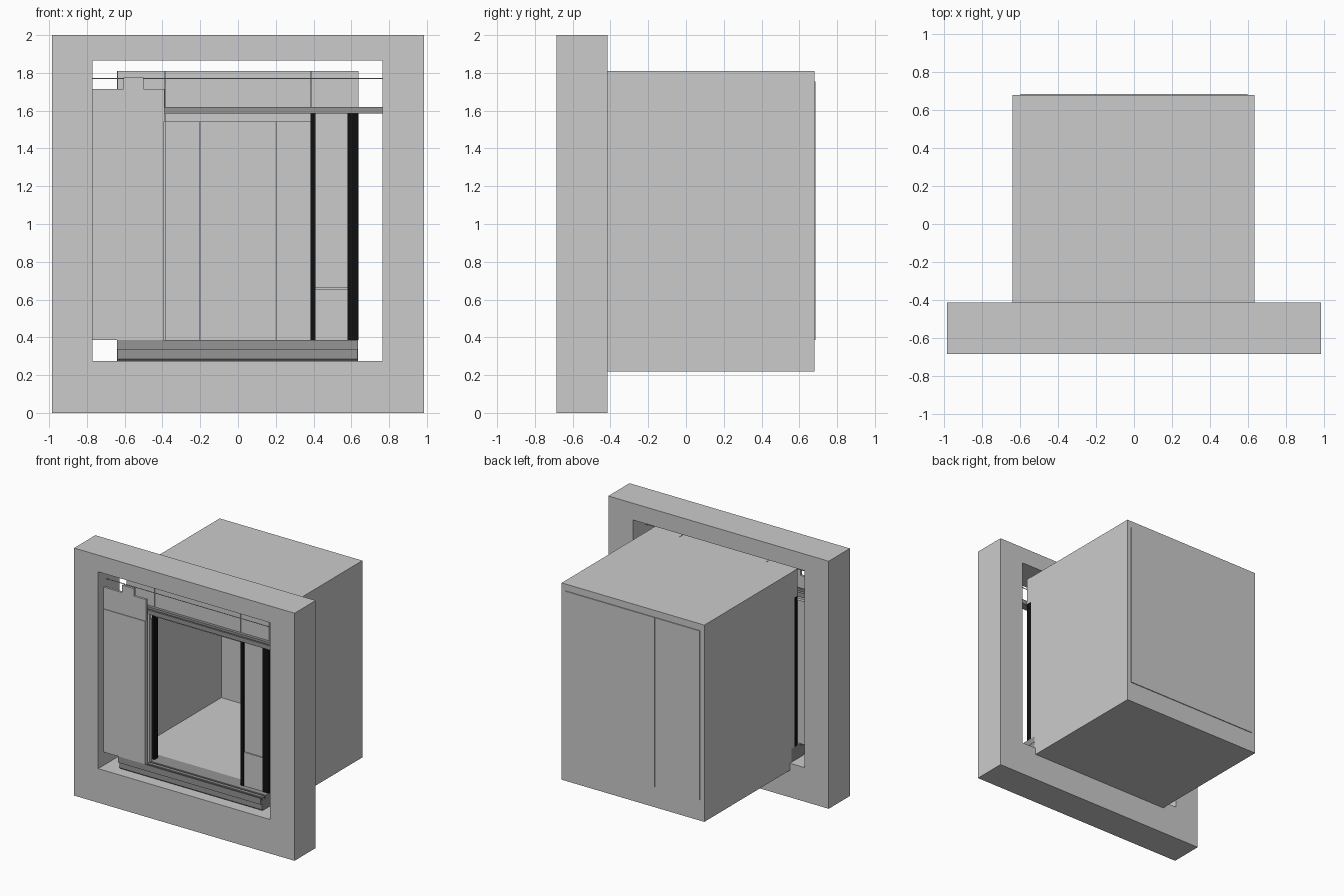
import bpy, bmesh
from math import pi

if "Cube" in bpy.data.objects:
    bpy.data.objects.remove(bpy.data.objects["Cube"])


def material(name, v):
    m = bpy.data.materials.new(name)
    m.diffuse_color = (v, v, v, 1)
    m.use_nodes = True
    m.node_tree.nodes["Principled BSDF"].inputs["Base Color"].default_value = m.diffuse_color
    return m


BLACK = material("black_trim", 0.005)
DARK = material("dark_metal", 0.3)


def finish(name, bm, mat=None):
    bmesh.ops.recalc_face_normals(bm, faces=bm.faces)
    me = bpy.data.meshes.new(name)
    bm.to_mesh(me)
    bm.free()
    ob = bpy.data.objects.new(name, me)
    bpy.context.collection.objects.link(ob)
    if mat:
        me.materials.append(mat)
    return ob


def box(name, x, y, z, mat=None):
    bm = bmesh.new()
    bmesh.ops.create_cube(bm, size=1)
    for v in bm.verts:
        for i, (a, b) in enumerate((x, y, z)):
            v.co[i] = a if v.co[i] < 0 else b
    return finish(name, bm, mat)


def extrude(name, pts, axis, a, b, mat=None):
    """Extrude a 2D profile along x (points are y,z) or along y (points are x,z)."""
    bm = bmesh.new()
    put = (lambda p: (a, p[0], p[1])) if axis == "x" else (lambda p: (p[0], a, p[1]))
    f = bm.faces.new([bm.verts.new(put(p)) for p in pts])
    r = bmesh.ops.extrude_face_region(bm, geom=[f])
    d = (b - a, 0, 0) if axis == "x" else (0, b - a, 0)
    bmesh.ops.translate(bm, vec=d, verts=[v for v in r["geom"] if isinstance(v, bmesh.types.BMVert)])
    return finish(name, bm, mat)


# Landing wall with its opening
bm = bmesh.new()
rings = []
for y in (-0.685, -0.415):
    for x0, x1, z0, z1 in ((-0.985, 0.985, 0, 2), (-0.77, 0.765, 0.275, 1.865)):
        rings.append([bm.verts.new((x, y, z)) for x, z in ((x0, z0), (x1, z0), (x1, z1), (x0, z1))])
fo, fi, bo, bi = rings
for p, q in ((fo, fi), (bo, bi), (fo, bo), (fi, bi)):
    for i in range(4):
        j = (i + 1) % 4
        bm.faces.new((p[i], p[j], q[j], q[i]))
finish("landing_wall", bm)

# Cabin shell
box("cabin_floor", (-0.64, 0.635), (-0.43, 0.68), (0.22, 0.385))
box("cabin_roof", (-0.64, 0.635), (-0.47, 0.68), (1.755, 1.81))
for side, x in (("left", (-0.64, -0.602)), ("right", (0.602, 0.635))):
    box(f"{side}_wall", x, (-0.47, 0.68), (0.385, 1.755))
for i in range(3):
    x = -0.6 + 0.4 * i
    box(f"back_panel_{i + 1}", (x + 0.001, x + 0.399), (0.645, 0.685), (0.386, 1.754))

# Cabin front: black posts, return panels and header
for side, s in (("left", -1), ("right", 1)):
    def span(a, b):
        return tuple(sorted((s * a, s * b)))
    box(f"{side}_inner_post", span(0.385, 0.41), (-0.515, -0.47), (0.385, 1.59), BLACK)
    box(f"{side}_outer_post", span(0.58, 0.637), (-0.515, -0.47), (0.385, 1.59), BLACK)
    box(f"{side}_return_panel", span(0.41, 0.58), (-0.505, -0.475), (0.66, 1.59))
    box(f"{side}_return_kick_panel", span(0.41, 0.58), (-0.51, -0.475), (0.385, 0.657))
    box(f"{side}_header_end", span(0.387, 0.637), (-0.515, -0.47), (1.59, 1.81))
box("header_panel", (-0.383, 0.383), (-0.515, -0.47), (1.54, 1.81))

# Door sill with two guide grooves, and the apron under it
sill = [(-0.62, 0.335), (-0.62, 0.385), (-0.61, 0.385), (-0.61, 0.36), (-0.595, 0.36), (-0.595, 0.385),
        (-0.568, 0.385), (-0.568, 0.36), (-0.553, 0.36), (-0.553, 0.385), (-0.43, 0.385), (-0.43, 0.335)]
extrude("door_sill", sill, "x", -0.64, 0.635, DARK)
apron = [(-0.60, 0.335), (-0.60, 0.285), (-0.59, 0.275), (-0.43, 0.275), (-0.43, 0.335)]
extrude("sill_apron", apron, "x", -0.638, 0.633, DARK)

# Hanging rails, back plate and drive cable above the door
rail = [(-0.585, 1.585), (-0.585, 1.62), (-0.57, 1.62), (-0.57, 1.6), (-0.54, 1.6),
        (-0.54, 1.62), (-0.516, 1.62), (-0.516, 1.585)]
extrude("door_rail", rail, "x", -0.77, 0.765, DARK)
bpy.ops.mesh.primitive_cylinder_add(vertices=8, radius=0.003, depth=1.535,
                                    location=(-0.0025, -0.58, 1.77), rotation=(0, pi / 2, 0))
bpy.context.object.name = "drive_cable"

# Two telescopic door leaves, stacked open on the left, each with a hanger
for name, x0, x1, y0, y1 in (("front", -0.77, -0.395, -0.62, -0.59), ("rear", -0.765, -0.385, -0.578, -0.545)):
    box(f"{name}_door_leaf", (x0, x1), (y0, y1), (0.385, 1.54))
hanger = [(-0.77, 1.54), (-0.39, 1.54), (-0.39, 1.715), (-0.5, 1.715), (-0.5, 1.775),
          (-0.605, 1.775), (-0.605, 1.715), (-0.77, 1.715)]
extrude("front_door_hanger", hanger, "y", -0.615, -0.597)
box("rear_door_hanger", (-0.765, -0.385), (-0.578, -0.57), (1.54, 1.585))
